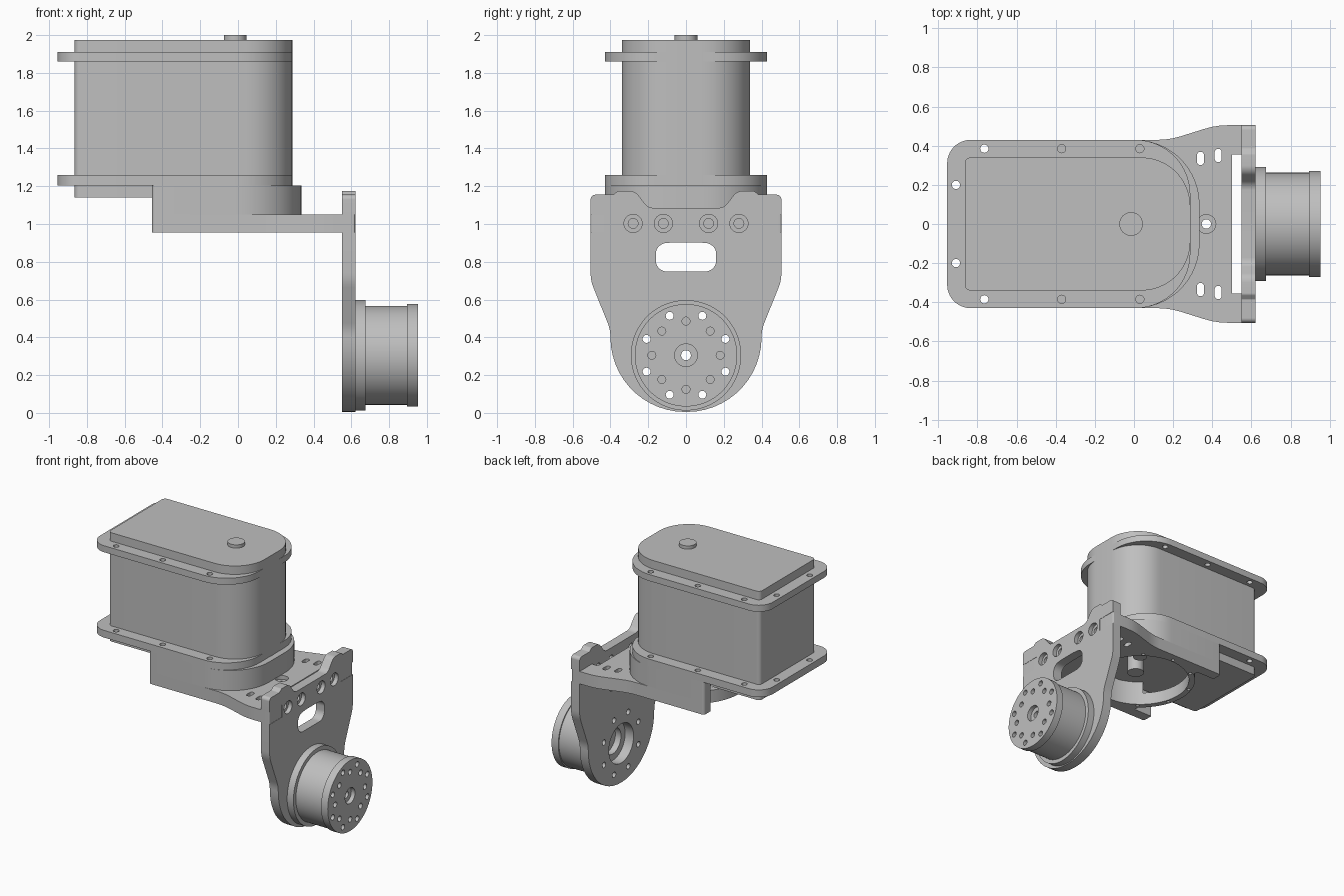
import bpy, bmesh, math
from mathutils import Vector

if "Cube" in bpy.data.objects:
    bpy.data.objects.remove(bpy.data.objects["Cube"])

grey = bpy.data.materials.new("machined grey")
grey.diffuse_color = (0.52, 0.52, 0.52, 1)
grey.use_nodes = True
grey.node_tree.nodes["Principled BSDF"].inputs["Base Color"].default_value = grey.diffuse_color


def rounded(corners):
    """Outline from (a, b, radius) corners, each filleted with an arc."""
    out = []
    n = len(corners)
    for i, (a, b, r) in enumerate(corners):
        p = Vector((a, b))
        if r == 0:
            out.append(p)
            continue
        u = (Vector(corners[i - 1][:2]) - p).normalized()
        v = (Vector(corners[(i + 1) % n][:2]) - p).normalized()
        half = u.angle(v) / 2
        c = p + (u + v).normalized() * (r / math.sin(half))
        s, e = p + u * (r / math.tan(half)) - c, p + v * (r / math.tan(half)) - c
        a0 = math.atan2(s.y, s.x)
        turn = (math.atan2(e.y, e.x) - a0 + math.pi) % (2 * math.pi) - math.pi
        steps = max(3, math.ceil(abs(turn) / math.radians(7)))
        for k in range(steps + 1):
            t = a0 + turn * k / steps
            out.append(c + Vector((math.cos(t), math.sin(t))) * r)
    return out


def mirrored(half, axis=1):
    """Close a half outline by mirroring it across the centre line."""
    flip = [(a, -b, r) if axis == 1 else (-a, b, r) for a, b, r in reversed(half)]
    return rounded(half + flip)


def circle(a, b, r, n=64):
    return [Vector((a + r * math.cos(2 * math.pi * k / n),
                    b + r * math.sin(2 * math.pi * k / n))) for k in range(n)]


def box(a0, a1, b0, b1, r=0):
    return rounded([(a0, b0, r), (a1, b0, r), (a1, b1, r), (a0, b1, r)])


def prism(name, pts, lo, hi, axis="z"):
    """Extrude an outline: (x, y) along z, or (y, z) along x."""
    bm = bmesh.new()
    place = (lambda p: (p.x, p.y, lo)) if axis == "z" else (lambda p: (lo, p.x, p.y))
    face = bm.faces.new([bm.verts.new(place(p)) for p in pts])
    moved = bmesh.ops.extrude_face_region(bm, geom=[face])["geom"]
    shift = (0, 0, hi - lo) if axis == "z" else (hi - lo, 0, 0)
    bmesh.ops.translate(bm, vec=shift, verts=[g for g in moved if isinstance(g, bmesh.types.BMVert)])
    bmesh.ops.recalc_face_normals(bm, faces=bm.faces)
    me = bpy.data.meshes.new(name)
    bm.to_mesh(me)
    bm.free()
    me.materials.append(grey)
    ob = bpy.data.objects.new(name, me)
    bpy.context.collection.objects.link(ob)
    return ob


def combine(ob, others, mode="DIFFERENCE"):
    """Cut or join helper solids, then discard them."""
    bpy.context.view_layer.objects.active = ob
    for other in others:
        mod = ob.modifiers.new("cut", "BOOLEAN")
        mod.operation, mod.solver, mod.object = mode, "EXACT", other
        bpy.ops.object.modifier_apply(modifier=mod.name)
        bpy.data.objects.remove(other)


def drill(ob, places, r, lo, hi, axis="z", n=20):
    combine(ob, [prism("drill", circle(a, b, r, n), lo, hi, axis) for a, b in places])


def ring_of(a, b, r, count, start=0.0):
    return [(a + r * math.cos(start + 2 * math.pi * k / count),
             b + r * math.sin(start + 2 * math.pi * k / count)) for k in range(count)]


# Motor housing with its two bolted flanges
prism("motor_housing", mirrored([(-.865, .34, .03), (.288, .34, .25)]), 1.14, 1.975)
flange_holes = [(x, s * .385) for x in (-.765, -.37, .03) for s in (-1, 1)]
flange_holes += [(-.91, -.2), (-.91, .2)]
for name, lo, hi in (("upper_flange", 1.86, 1.91), ("lower_flange", 1.205, 1.26)):
    flange = prism(name, mirrored([(-.955, .43, .12), (.288, .43, .28)]), lo, hi)
    drill(flange, flange_holes, .021, lo - .1, hi + .1)
prism("top_button", circle(-.015, 0, .06), 1.97, 2.0)

# Output shaft and stop pin under the housing
prism("output_shaft", circle(-.015, 0, .06, 40), 1.0, 1.15)
prism("stop_pin", circle(.06, .14, .05, 32), 1.04, 1.15)

# Bracket wall wrapping the underside of the housing
prong = [(-.3, .35, 0), (-.455, .35, 0), (-.455, .43, .02)]
wall = prism("bracket_wall", mirrored(prong + [(.335, .43, .33)]), 1.05, 1.205)
drill(wall, [(-.06, 0)], .35, 1.0, 1.3, n=80)

# Horizontal bracket plate with bearing ring, slots and side tabs
plate = prism("bracket_plate", mirrored(
    prong + [(.18, .43, .4), (.42, .505, .4), (.62, .505, .01)]), .955, 1.05)
combine(plate, [prism("ring", circle(-.06, 0, .394, 80), .955, 1.05)], "UNION")
drill(plate, [(-.06, 0)], .35, .9, 1.1, n=80)
drill(plate, ring_of(-.06, 0, .372, 10, .3), .013, .9, 1.0, n=12)
combine(plate, [prism("gap", box(.5, .7, -.355, .355), .9, 1.1)])
for x, y in ((.34, .335), (.43, .35)):
    combine(plate, [prism("slot", box(x - .018, x + .018, s * y - .034, s * y + .034, .0175), .9, 1.1)
                    for s in (-1, 1)])
drill(plate, [(.37, 0)], .048, 1.02, 1.1, n=32)
drill(plate, [(.37, 0)], .024, .9, 1.1)

# Upright plate carrying the lower actuator
upright = prism("upright_plate", mirrored([
    (.20, 1.085, .06), (.27, 1.175, .06), (.36, 1.175, .02), (.385, 1.155, .01),
    (.505, 1.155, .025), (.505, .70, .2), (.40, .44, .2), (.40, .005, .395)], 0),
    .55, .622, "x")
# the rounded foot is deeper in the middle than at the sides
foot = [(0.40 * math.cos(math.pi * k / 40), .30 - .295 * math.sin(math.pi * k / 40))
        for k in range(41)]
trim = [Vector(p) for p in foot] + [Vector((-.6, .30)), Vector((-.6, -.1)),
                                    Vector((.6, -.1)), Vector((.6, .30))]
combine(upright, [prism("trim", trim, .5, .7, "x")])
combine(upright, [prism("notch", box(min(s * .355, s * .6), max(s * .355, s * .6), .955, 1.05),
                        .5, .7, "x") for s in (-1, 1)])
window = mirrored([(.16, .748, .06), (.16, .895, .06), (.06, .903, 0)][::-1], 0)
combine(upright, [prism("window", window, .5, .7, "x")])
bolts = [(y, 1.003) for y in (-.28, -.12, .12, .28)]
drill(upright, bolts, .048, .59, .7, "x", 32)
drill(upright, bolts, .026, .5, .7, "x")
drill(upright, [(0, .305)], .15, .5, .7, "x", 48)
through = ring_of(0, .305, .226, 8, math.pi / 8)
drill(upright, through, .021, .5, .7, "x")

# Lower actuator: mounting flange, drum and end cap in one stepped solid
actuator = prism("actuator_drum", circle(0, .305, .262, 96), .64, .92, "x")
combine(actuator, [prism("base", circle(0, .305, .292, 96), .622, .675, "x"),
                   prism("cap", circle(0, .305, .271, 96), .895, .952, "x")], "UNION")
drill(actuator, [(0, .305)], .10, .55, .67, "x", 40)
drill(actuator, [(0, .305)], .06, .92, 1.0, "x", 40)
drill(actuator, [(0, .305)], .026, .5, 1.0, "x")
drill(actuator, through, .021, .5, 1.0, "x")
drill(actuator, ring_of(0, .305, .181, 8), .021, .92, 1.0, "x")

# Smooth the curved walls, keep machined edges crisp
for ob in bpy.context.scene.objects:
    ob.select_set(True)
bpy.context.view_layer.objects.active = actuator
bpy.ops.object.shade_smooth_by_angle(angle=math.radians(30))
